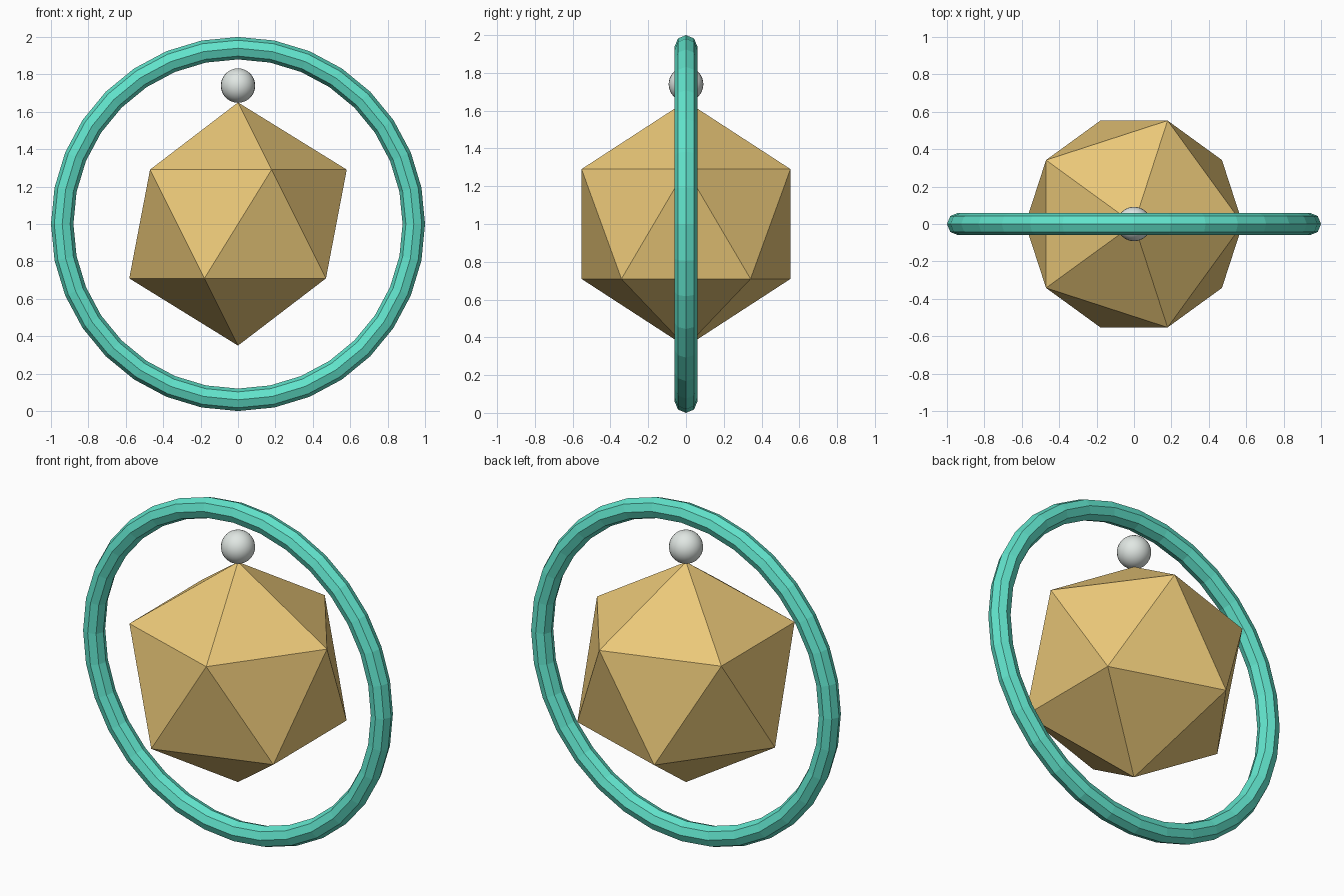
import bpy
from math import pi

if "Cube" in bpy.data.objects:
    bpy.data.objects.remove(bpy.data.objects["Cube"])


def finish(name, color, smooth=False):
    """Name the active object, colour it and set its shading."""
    obj = bpy.context.object
    obj.name = name
    mat = bpy.data.materials.new(name + "_material")
    mat.diffuse_color = (*color, 1)
    mat.use_nodes = True
    mat.node_tree.nodes["Principled BSDF"].inputs["Base Color"].default_value = mat.diffuse_color
    obj.data.materials.append(mat)
    if smooth:
        bpy.ops.object.shade_smooth()
    else:
        bpy.ops.object.shade_flat()
    return obj


# Faceted gem in the middle
bpy.ops.mesh.primitive_ico_sphere_add(subdivisions=1, radius=0.65, location=(0, 0, 1))
finish("gem", (0.83, 0.58, 0.19))

# Low-poly upright ring around the gem
bpy.ops.mesh.primitive_torus_add(major_segments=32, minor_segments=8,
                                 major_radius=0.94, minor_radius=0.06,
                                 location=(0, 0, 1), rotation=(pi / 2, 0, 0))
finish("ring", (0.12, 0.77, 0.60))

# Small smooth bead resting on the gem's tip
bpy.ops.mesh.primitive_uv_sphere_add(segments=24, ring_count=16, radius=0.092,
                                     location=(0, 0, 1.74))
finish("bead", (0.75, 0.80, 0.77), smooth=True)
